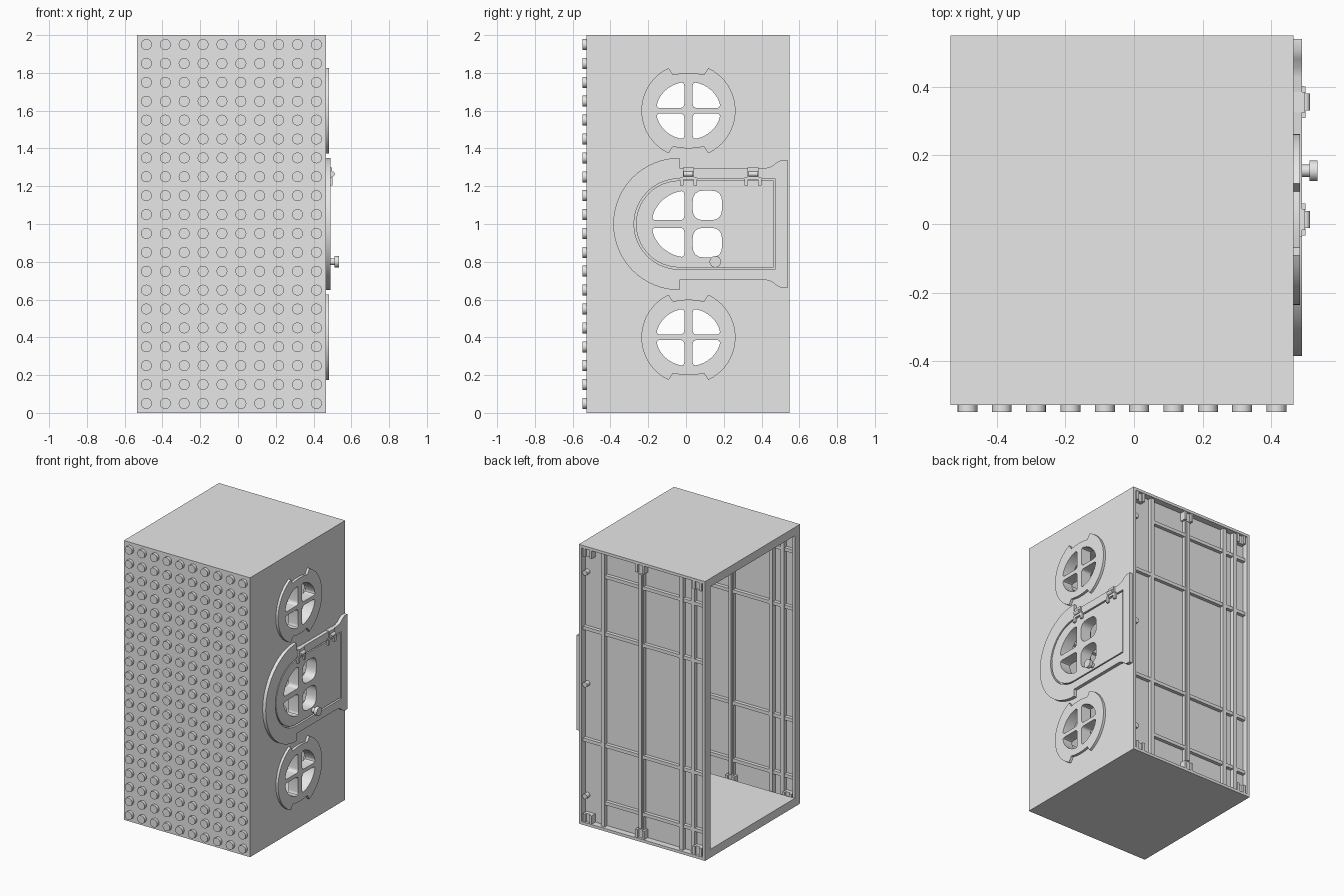
import bpy, bmesh, math
from mathutils import Matrix, Vector

if "Cube" in bpy.data.objects:
    bpy.data.objects.remove(bpy.data.objects["Cube"], do_unlink=True)

grey = bpy.data.materials.new("light_grey")
grey.use_nodes = True
grey.diffuse_color = (0.8, 0.8, 0.8, 1)
grey.node_tree.nodes["Principled BSDF"].inputs["Base Color"].default_value = (0.8, 0.8, 0.8, 1)

X0, X1, Y0, Y1, H = -0.535, 0.465, -0.527, 0.549, 2.0
T = 0.06          # shell thickness
CY = 0.013        # centre line of the openings


def finish(name, bm):
    mesh = bpy.data.meshes.new(name)
    bm.to_mesh(mesh)
    bm.free()
    mesh.materials.append(grey)
    ob = bpy.data.objects.new(name, mesh)
    bpy.context.collection.objects.link(ob)
    return ob


def add_box(bm, x0, x1, y0, y1, z0, z1):
    size = Matrix.Diagonal((x1 - x0, y1 - y0, z1 - z0, 1))
    mid = Matrix.Translation(((x0 + x1) / 2, (y0 + y1) / 2, (z0 + z1) / 2))
    bmesh.ops.create_cube(bm, size=1, matrix=mid @ size)


def add_cylinder(bm, centre, radius, depth, axis, sides=16):
    turn = Matrix.Rotation(math.pi / 2, 4, 'X' if axis == 'Y' else 'Y')
    bmesh.ops.create_cone(bm, cap_ends=True, segments=sides, radius1=radius, radius2=radius,
                          depth=depth, matrix=Matrix.Translation(centre) @ turn)


def smooth(ob):
    bpy.ops.object.select_all(action='DESELECT')
    ob.select_set(True)
    bpy.context.view_layer.objects.active = ob
    bpy.ops.object.shade_smooth_by_angle(angle=math.radians(35))


def slab(name, x0, x1, loops):
    """Extrude a y-z outline with holes from x0 to x1."""
    curve = bpy.data.curves.new(name, 'CURVE')
    curve.dimensions, curve.fill_mode = '2D', 'BOTH'
    curve.extrude = (x1 - x0) / 2
    for loop in loops:
        sp = curve.splines.new('POLY')
        sp.points.add(len(loop) - 1)
        for p, (y, z) in zip(sp.points, loop):
            p.co = (y, z, 0, 1)
        sp.use_cyclic_u = True
    tmp = bpy.data.objects.new(name + "_outline", curve)
    bpy.context.collection.objects.link(tmp)
    graph = bpy.context.evaluated_depsgraph_get()
    mesh = bpy.data.meshes.new_from_object(tmp.evaluated_get(graph))
    bm = bmesh.new()
    bm.from_mesh(mesh)
    bpy.data.objects.remove(tmp, do_unlink=True)
    bpy.data.meshes.remove(mesh)
    bmesh.ops.remove_doubles(bm, verts=bm.verts, dist=1e-5)
    # local x, y, z become world y, z, x
    bm.transform(Matrix(((0, 0, 1, (x0 + x1) / 2), (1, 0, 0, 0), (0, 1, 0, 0), (0, 0, 0, 1))))
    bmesh.ops.recalc_face_normals(bm, faces=bm.faces)
    ob = finish(name, bm)
    smooth(ob)
    return ob


def arc(cy, cz, ry, rz, a0, a1, n):
    angles = [math.radians(a0 + (a1 - a0) * i / n) for i in range(n + 1)]
    return [(cy + ry * math.cos(a), cz + rz * math.sin(a)) for a in angles]


def fillet(loop, r):
    out = []
    for i, p in enumerate(loop):
        p, a, b = Vector(p), Vector(loop[i - 1]), Vector(loop[(i + 1) % len(loop)])
        s = p + (a - p).normalized() * min(r, (a - p).length * 0.48)
        e = p + (b - p).normalized() * min(r, (b - p).length * 0.48)
        out += [tuple(s * (1 - t) ** 2 + p * 2 * t * (1 - t) + e * t * t) for t in (0, .25, .5, .75, 1)]
    return out


def place(loop, cz, sy, sz):
    return [(CY + sy * y, cz + sz * z) for y, z in loop]


def quarter_pane(a, b, gy, gz):
    start = math.degrees(math.asin(gz / b))
    end = math.degrees(math.acos(gy / a))
    return fillet([(gy, gz)] + arc(0, 0, a, b, start, end, 4), 0.025)


# Window and door openings
SIGNS = [(1, 1), (-1, 1), (-1, -1), (1, -1)]
pane = quarter_pane(0.173, 0.155, 0.022, 0.014)
windows = {cz: [place(pane, cz, *s) for s in SIGNS] for cz in (0.4, 1.6)}
door_left = quarter_pane(0.197, 0.18, 0.022, 0.02)
door_right = fillet([(0.022, 0.02), (0.178, 0.02), (0.178, 0.177), (0.022, 0.177)], 0.06)
door_panes = [place(door_right if s[0] > 0 else door_left, 1.0, *s) for s in SIGNS]

# Side wall with all openings
wall = [(Y0 + T, 0), (Y1 - T, 0), (Y1 - T, H), (Y0 + T, H)]
slab("side_wall", X1 - T, X1, [wall] + windows[0.4] + windows[1.6] + door_panes)

# Window surrounds with horned side arcs
quarter = arc(0, 0, 0.249, 0.249, 0, 65, 10) + [(0.082, 0.19), (0.04, 0.198), (0, 0.2)]
right_half = [(y, -z) for y, z in quarter[:0:-1]] + quarter
surround = right_half + [(-y, z) for y, z in right_half[-2:0:-1]]
for cz, label in ((0.4, "lower"), (1.6, "upper")):
    slab(label + "_window_surround", X1, X1 + 0.018, [place(surround, cz, 1, 1)] + windows[cz])


# Door frame: big arch toward the front, flared foot toward the back
def arch(radius, end):
    return arc(-0.035, 1.0, radius, radius, 90, 270, 28) + [(end, 1 - radius), (end, 1 + radius)]


foot = [(0, 0.297), (0.427, 0.297), (0.455, 0.305), (0.48, 0.325), (0.505, 0.34), (0.538, 0.34)]
foot[0] = (-0.035, 0.297)
frame = (arc(-0.035, 1.0, 0.35, 0.35, 90, 270, 32) + [(y, 1 - z) for y, z in foot]
         + [(y, 1 + z) for y, z in foot[::-1]])
slab("door_frame", X1, X1 + 0.024, [frame, arch(0.24, 0.472)])
slab("door_leaf", X1, X1 + 0.022, [arch(0.23, 0.462)] + door_panes)

# Hinges
for y, label in ((0.013, "front"), (0.355, "rear")):
    bm = bmesh.new()
    add_box(bm, X1, 0.498, y - 0.03, y + 0.03, 1.235, 1.3)
    for dy in (-0.036, 0.036):
        add_box(bm, X1, 0.499, y + dy - 0.01, y + dy + 0.01, 1.205, 1.25)
    add_cylinder(bm, (0.499, y, 1.265), 0.014, 0.05, 'Y', 12)
    bm.transform(Matrix.Identity(4))
    add_box(bm, X1, 0.495, y - 0.047, y + 0.047, 1.235, 1.25)
    smooth(finish(label + "_hinge", bm))

# Door knob on a thin stem
bm = bmesh.new()
add_cylinder(bm, (0.498, 0.155, 0.80), 0.018, 0.04, 'X')
add_cylinder(bm, (0.523, 0.155, 0.80), 0.03, 0.024, 'X', 24)
smooth(finish("door_knob", bm))

# Roof and floor
for name, z in (("floor", 0), ("roof", H - T)):
    bm = bmesh.new()
    add_box(bm, X0, X1, Y0 + T, Y1 - T, z, z + T)
    finish(name, bm)


# Ribbed panels: flat studded side toward the front, ribs toward the back
def ribbed_panel(name, y):
    bm = bmesh.new()
    base, rib, rim = y + 0.015, y + 0.04, 0.02
    add_box(bm, X0, X1, y, base, 0, H)
    for z in (0, H - rim):
        add_box(bm, X0, X1, base, y + T, z, z + rim)
    for x in (X0, X1 - rim):
        add_box(bm, x, x + rim, base, y + T, rim, H - rim)
    for off in (0.18, 0.80, 0.89):
        add_box(bm, X1 - off - 0.014, X1 - off + 0.014, base, rib + 0.004, rim, H - rim)
    for z, start in ((0.19, 0.18), (0.6, rim), (1.4, rim), (1.81, 0.18)):
        add_box(bm, X0 + rim, X1 - start, base, rib, z - 0.012, z + 0.012)
    # central spine with a raised bar
    mid = (X0 + X1) / 2 + 0.02
    add_box(bm, mid - 0.02, mid + 0.02, base, rib, rim, H - rim)
    add_box(bm, mid - 0.011, mid + 0.011, rib, y + 0.053, 0.09, H - 0.09)
    # clips along top and bottom
    for x in (X0 + 0.065, mid, X1 - 0.065):
        for z in (0.05, H - 0.05):
            add_box(bm, x - 0.035, x + 0.035, base, y + 0.042, z - 0.03, z + 0.03)
            for dx in (-0.026, 0.026):
                add_box(bm, x + dx - 0.009, x + dx + 0.009, base, y + 0.057, z - 0.03, z + 0.03)
    # locating pegs
    for z in (0.2, 1.0, 1.8):
        add_cylinder(bm, (X1 - 0.04, y + 0.032, z), 0.018, 0.034, 'Y')
    smooth(finish(name, bm))
    # studs
    bm = bmesh.new()
    for i in range(10):
        for k in range(20):
            add_cylinder(bm, (X0 + 0.05 + i * 0.1, y - 0.01, 0.05 + k * 0.1), 0.029, 0.022, 'Y')
    if y > 0:   # keep only the studs that clear the shell
        far = [v for v in bm.verts if v.co.x > X1 - T or not T < v.co.z < H - T]
        bmesh.ops.delete(bm, geom=far, context='VERTS')
    smooth(finish(name + "_studs", bm))


ribbed_panel("front_panel", Y0)
ribbed_panel("back_panel", Y1 - T)
